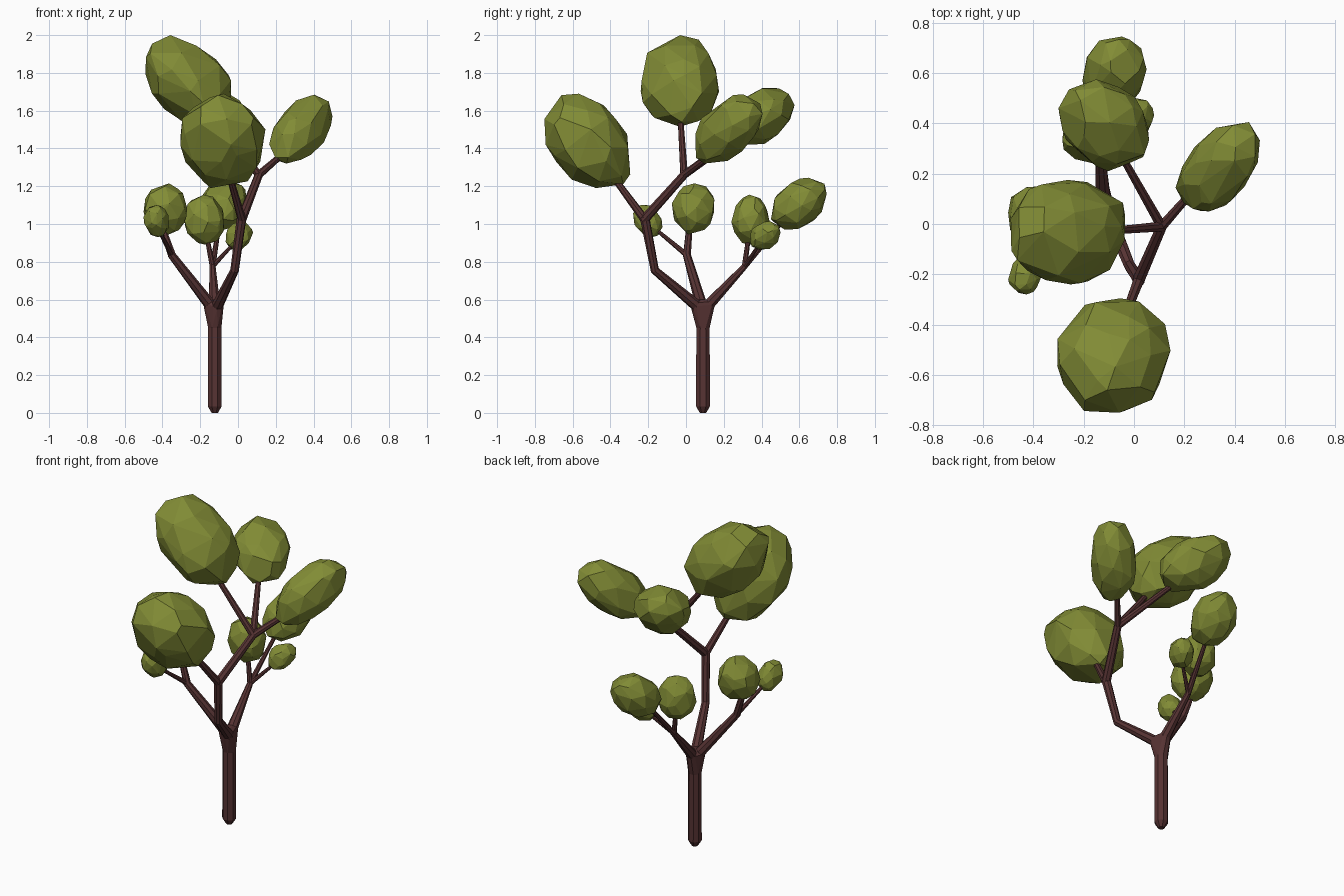
import bpy, bmesh, math, random
from mathutils import Vector

if "Cube" in bpy.data.objects:
    bpy.data.objects.remove(bpy.data.objects["Cube"])

random.seed(11)


def material(name, rgb):
    m = bpy.data.materials.new(name)
    m.diffuse_color = (*rgb, 1)
    m.use_nodes = True
    m.node_tree.nodes["Principled BSDF"].inputs["Base Color"].default_value = m.diffuse_color
    return m


LEAF = material("olive leaf", (0.222, 0.262, 0.036))
BARK = material("dark bark", (0.094, 0.033, 0.033))


def finish(bm, name, mat):
    bmesh.ops.recalc_face_normals(bm, faces=bm.faces)
    me = bpy.data.meshes.new(name)
    bm.to_mesh(me)
    bm.free()
    me.materials.append(mat)
    ob = bpy.data.objects.new(name, me)
    bpy.context.collection.objects.link(ob)
    return ob


def ring(centre, direction, r, sides=8):
    """Points of a polygon ring facing along a direction."""
    q = Vector(direction).to_track_quat('Z', 'Y')
    return [Vector(centre) + q @ Vector((r * math.cos(a), r * math.sin(a), 0))
            for a in (math.tau * (i + 0.5) / sides for i in range(sides))]


def hull(bm, points):
    vs = [bm.verts.new(p) for p in points]
    res = bmesh.ops.convex_hull(bm, input=vs)
    junk = [v for v in set(res["geom_interior"] + res["geom_unused"])
            if isinstance(v, bmesh.types.BMVert)]
    bmesh.ops.delete(bm, geom=junk, context='VERTS')


def limb(name, path):
    """Tapered faceted limb; path holds (x, y, z, radius)."""
    bm = bmesh.new()
    pts = [Vector(p[:3]) for p in path]
    steps = [(b - a).normalized() for a, b in zip(pts, pts[1:])]
    dirs = [steps[0]] + [(a + b).normalized() for a, b in zip(steps, steps[1:])] + [steps[-1]]
    rings = [ring(p, d, q[3]) for p, d, q in zip(pts, dirs, path)]
    # one shared ring per joint, bridged by the nearest turn
    loops = [[bm.verts.new(p) for p in rings[0]]]
    for r in rings[1:]:
        prev = loops[-1]
        n = len(r)
        shift = min(range(n), key=lambda s: sum((prev[i].co - r[(i + s) % n]).length for i in range(n)))
        cur = [bm.verts.new(r[(i + shift) % n]) for i in range(n)]
        for i in range(n):
            j = (i + 1) % n
            bm.faces.new((prev[i], prev[j], cur[j], cur[i]))
        loops.append(cur)
    bm.faces.new(loops[0][::-1])
    bm.faces.new(loops[-1])
    return finish(bm, name, BARK)


def foliage(name, lo, hi, root, stretch, level=2):
    """Faceted egg growing away from its branch tip, fitted to its bounds."""
    lo, hi, root = Vector(lo), Vector(hi), Vector(root)
    centre = (lo + hi) / 2
    axis = (centre - root).normalized()
    bm = bmesh.new()
    bmesh.ops.create_icosphere(bm, subdivisions=level, radius=1)
    spin = axis.to_track_quat('Z', 'Y')
    pts = []
    for v in bm.verts:
        p = (v.co + Vector([random.uniform(-.2, .2) for _ in range(3)])).normalized()
        p *= random.uniform(0.96, 1.04)
        p.z *= stretch
        pts.append(spin @ p)
    bm.clear()
    mn = [min(p[i] for p in pts) for i in range(3)]
    mx = [max(p[i] for p in pts) for i in range(3)]
    hull(bm, [[lo[i] + (p[i] - mn[i]) / (mx[i] - mn[i]) * (hi[i] - lo[i])
               for i in range(3)] for p in pts])
    bmesh.ops.dissolve_limit(bm, angle_limit=math.radians(5), verts=bm.verts, edges=bm.edges)
    return finish(bm, name, LEAF)


# Trunk with rounded foot
X, Y = -0.123, 0.09
limb("trunk", [(X, Y, 0.0, 0.018), (X, Y, 0.035, 0.04), (X, Y, 0.45, 0.038)])

# Joints of the main limbs
base = Vector((X, Y, 0.54))
elbow = (-0.018, -0.165, 0.755)
fork = (0.02, -0.22, 1.04)
crown = (0.11, -0.01, 1.26)
left = (-0.35, 0.005, 0.835)
back = (-0.135, 0.31, 0.775)

# Flared fork on top of the trunk
bm = bmesh.new()
crotch = ring((X, Y, 0.45), (0, 0, 1), 0.038)
starts = []
for joint in (elbow, left, back):
    d = (Vector(joint) - base).normalized()
    starts.append(base + d * 0.055)
    crotch += ring(starts[-1], d, 0.032)
hull(bm, crotch)
finish(bm, "trunk_fork", BARK)

# Main limbs
limb("front_limb", [(*starts[0], .031), (*elbow, .023), (*fork, .026)])
limb("left_limb", [(*starts[1], .031), (*left, .022), (-0.39, 0.015, 0.95, .018), (-0.39, 0.03, 1.05, .014)])
limb("back_limb", [(*starts[2], .031), (*back, .017)])
limb("upper_limb", [(0.017, -0.225, 1.02, .026), (*crown, .022)])

# Twigs that end inside the foliage
low_fork = Vector(fork) - Vector((0, 0, .015))
for n, a, b, r0, r1 in (
        ("front_branch", low_fork, (-0.06, -0.43, 1.31), .023, .015),
        ("right_branch", crown, (0.26, 0.16, 1.39), .021, .015),
        ("top_branch", crown, (-0.13, -0.03, 1.57), .021, .015),
        ("rear_branch", crown, (-0.06, 0.29, 1.47), .021, .015),
        ("left_twig", left, (-0.425, -0.17, 0.98), .015, .009),
        ("back_twig_long", back, (-0.09, 0.55, 1.06), .016, .01),
        ("back_twig_middle", back, (-0.17, 0.335, 0.96), .015, .012),
        ("back_twig_short", back, (-0.01, 0.40, 0.91), .013, .008)):
    limb(n, [(*a, r0), (*b, r1)])

# Foliage clumps: bounds, branch tip, elongation
foliage("top_foliage", (-.49, -.24, 1.515), (-.035, .175, 2.0), (-.08, -.03, 1.54), 1.5)
foliage("front_foliage", (-.305, -.75, 1.19), (.145, -.295, 1.69), (-.06, -.36, 1.2), 1.45)
foliage("right_foliage", (.165, .05, 1.32), (.5, .405, 1.685), (.19, .09, 1.35), 1.8)
foliage("rear_foliage", (-.3, .21, 1.42), (.06, .575, 1.72), (-.04, .27, 1.46), 1.45)
foliage("back_foliage", (-.205, .45, .97), (.05, .745, 1.245), (-.1, .48, .98), 1.4)
foliage("back_middle_foliage", (-.285, .24, .89), (-.075, .445, 1.155), (-.17, .34, .9), 1.3)
foliage("back_small_foliage", (-.065, .34, .865), (.08, .5, 1.015), (-.03, .38, .89), 1.3)
foliage("left_foliage", (-.5, -.075, .945), (-.27, .15, 1.215), (-.38, .02, .95), 1.2)
foliage("left_small_foliage", (-.5, -.28, .93), (-.365, -.125, 1.1), (-.42, -.15, .96), 1.3)
